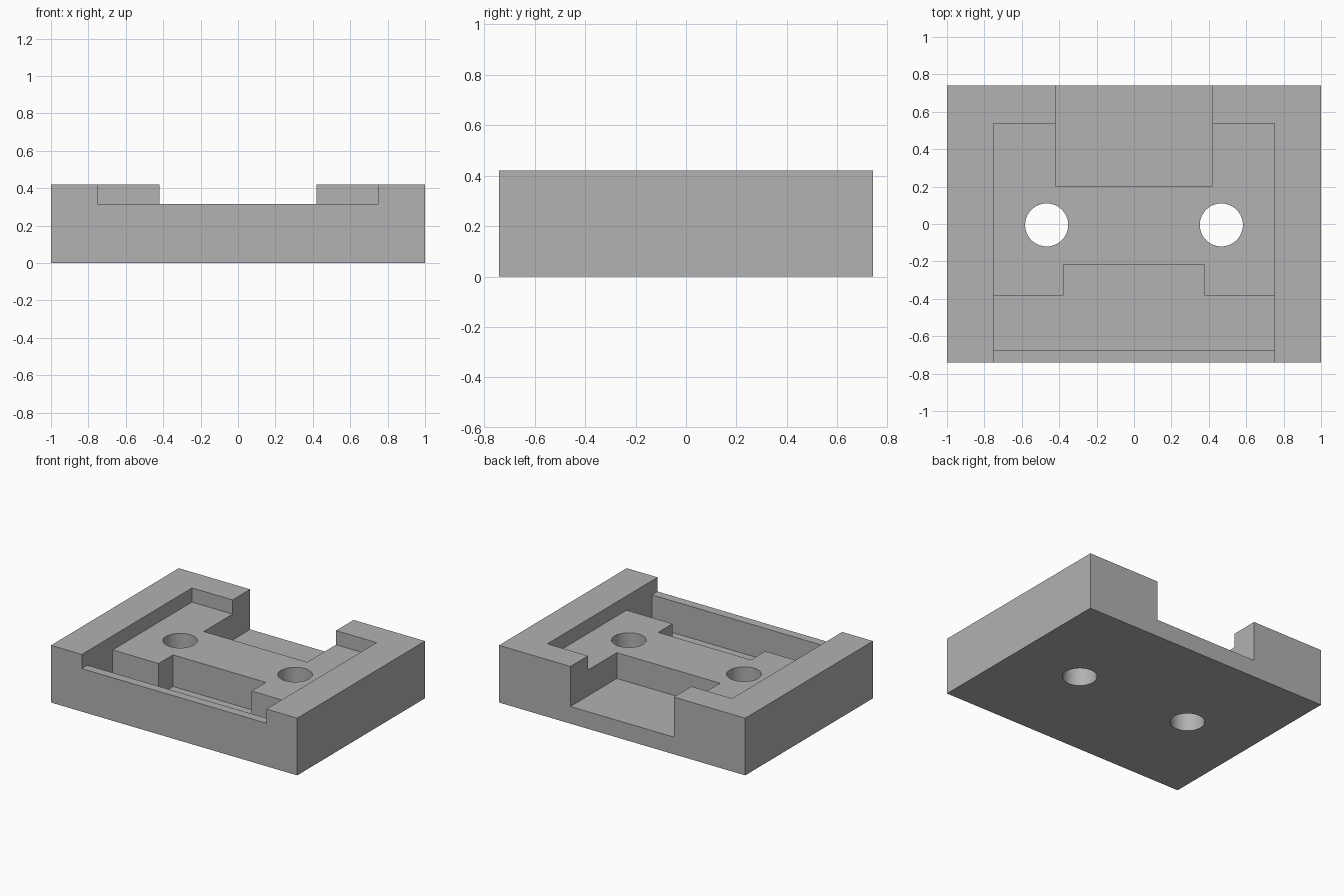
import bpy, bmesh, math

if "Cube" in bpy.data.objects:
    bpy.data.objects.remove(bpy.data.objects["Cube"])

HX, HY, H = 1.0, 0.741, 0.42      # half width, half depth, height
DECK, TOP = 0.316, 0.6            # sunken deck height, cutter top

grey = bpy.data.materials.new("plain grey")
grey.diffuse_color = (0.445, 0.445, 0.445, 1)
grey.use_nodes = True
grey.node_tree.nodes["Principled BSDF"].inputs["Base Color"].default_value = grey.diffuse_color


def prism(name, outline, z0, z1):
    """Extrude a counter-clockwise outline from z0 to z1."""
    bm = bmesh.new()
    base = bm.faces.new([bm.verts.new((x, y, z0)) for x, y in outline])
    ext = bmesh.ops.extrude_face_region(bm, geom=[base])
    verts = [g for g in ext["geom"] if isinstance(g, bmesh.types.BMVert)]
    bmesh.ops.translate(bm, verts=verts, vec=(0, 0, z1 - z0))
    bmesh.ops.recalc_face_normals(bm, faces=bm.faces[:])
    mesh = bpy.data.meshes.new(name)
    bm.to_mesh(mesh)
    bm.free()
    mesh.materials.append(grey)
    ob = bpy.data.objects.new(name, mesh)
    bpy.context.collection.objects.link(ob)
    return ob


def rect(x, y0, y1):
    return [(-x, y0), (x, y0), (x, y1), (-x, y1)]


def circle(cx, cy, r, n=64):
    return [(cx + r * math.cos(math.tau * i / n), cy + r * math.sin(math.tau * i / n))
            for i in range(n)]


# Solid block
block = prism("base_block", rect(HX, -HY, HY), 0, H)

# Stepped front pocket: wide trough with a narrower notch behind it
trough = [(-0.75, -0.676), (0.75, -0.676), (0.75, -0.382), (0.377, -0.382),
          (0.377, -0.216), (-0.377, -0.216), (-0.377, -0.382), (-0.75, -0.382)]

cutters = [
    prism("deck_cutter", rect(0.75, -1, 0.537), DECK, TOP),
    prism("front_pocket_cutter", trough, 0.084, TOP),
    prism("rear_pocket_cutter", rect(0.42, 0.203, 1), 0.126, TOP),
]
# Two through holes
for side, sx in (("left", -1), ("right", 1)):
    cutters.append(prism(side + "_hole_cutter", circle(sx * 0.467, -0.005, 0.115), -0.2, TOP))

for cutter in cutters:
    mod = block.modifiers.new(cutter.name, 'BOOLEAN')
    mod.operation = 'DIFFERENCE'
    mod.solver = 'EXACT'
    mod.object = cutter

# Apply the cuts and remove the helpers
bpy.context.view_layer.objects.active = block
block.select_set(True)
for mod in list(block.modifiers):
    bpy.ops.object.modifier_apply(modifier=mod.name)
for cutter in cutters:
    bpy.data.objects.remove(cutter)

# Smooth hole walls, sharp edges elsewhere
bpy.ops.object.shade_smooth_by_angle(angle=math.radians(30))
